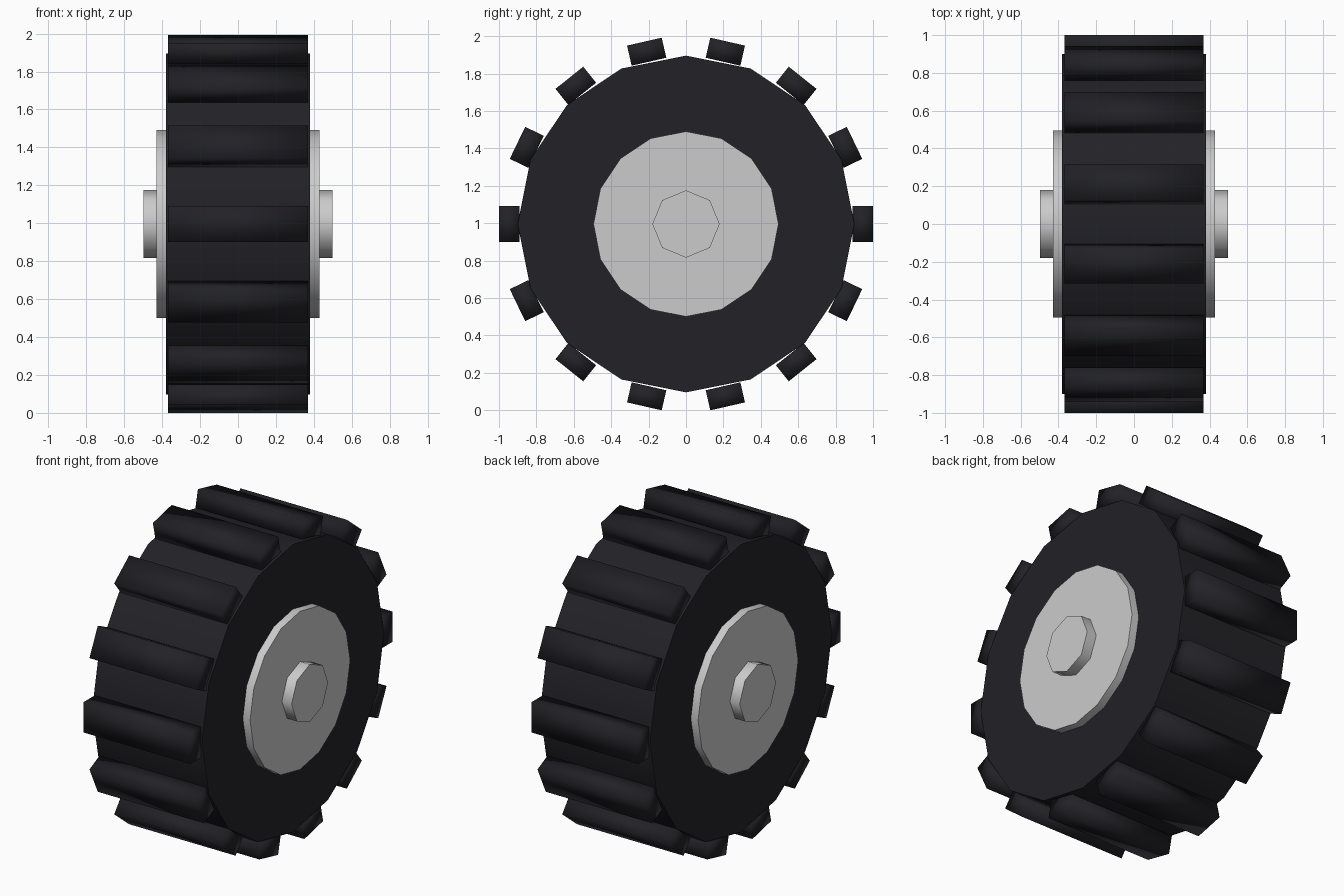
import bpy, math
from mathutils import Matrix

if "Cube" in bpy.data.objects:
    bpy.data.objects.remove(bpy.data.objects["Cube"])

CZ = 0.996          # axle height
LUGS = 14

rubber = bpy.data.materials.new("rubber")
rubber.diffuse_color = (0.016, 0.016, 0.02, 1)
rubber.use_nodes = True
rubber.node_tree.nodes["Principled BSDF"].inputs["Base Color"].default_value = rubber.diffuse_color


def disc(name, radius, x0, x1, sides, mat=None):
    """Cylinder along x with a vertex pointing straight up."""
    bpy.ops.mesh.primitive_cylinder_add(vertices=sides, radius=radius, depth=x1 - x0)
    ob = bpy.context.object
    ob.name = name
    ob.data.transform(Matrix.Rotation(math.pi / 2, 4, 'Y'))
    ob.location = ((x0 + x1) / 2, 0, CZ)
    bpy.ops.object.shade_smooth_by_angle(angle=math.radians(50))
    if mat:
        ob.data.materials.append(mat)
    return ob


# tyre body
disc("tyre", 0.9, -0.38, 0.38, 16, rubber)

# rim plates and hub caps on both sides
for side, s in (("left", -1), ("right", 1)):
    disc("rim_" + side, 0.495, *sorted((s * 0.36, s * 0.43)), 16)
    disc("hub_cap_" + side, 0.18, *sorted((s * 0.41, s * 0.497)), 8)

# tread lugs around the tyre
for i in range(LUGS):
    a = 2 * math.pi * i / LUGS
    bpy.ops.mesh.primitive_cube_add(size=1)
    lug = bpy.context.object
    lug.name = f"tread_lug_{i + 1}"
    lug.data.transform(Matrix.Translation((0, 0.945, 0)) @ Matrix.Diagonal((0.737, 0.11, 0.19, 1)))
    lug.data.transform(Matrix.Rotation(a, 4, 'X'))
    lug.location.z = CZ
    lug.data.materials.append(rubber)
    bpy.ops.object.shade_smooth()
